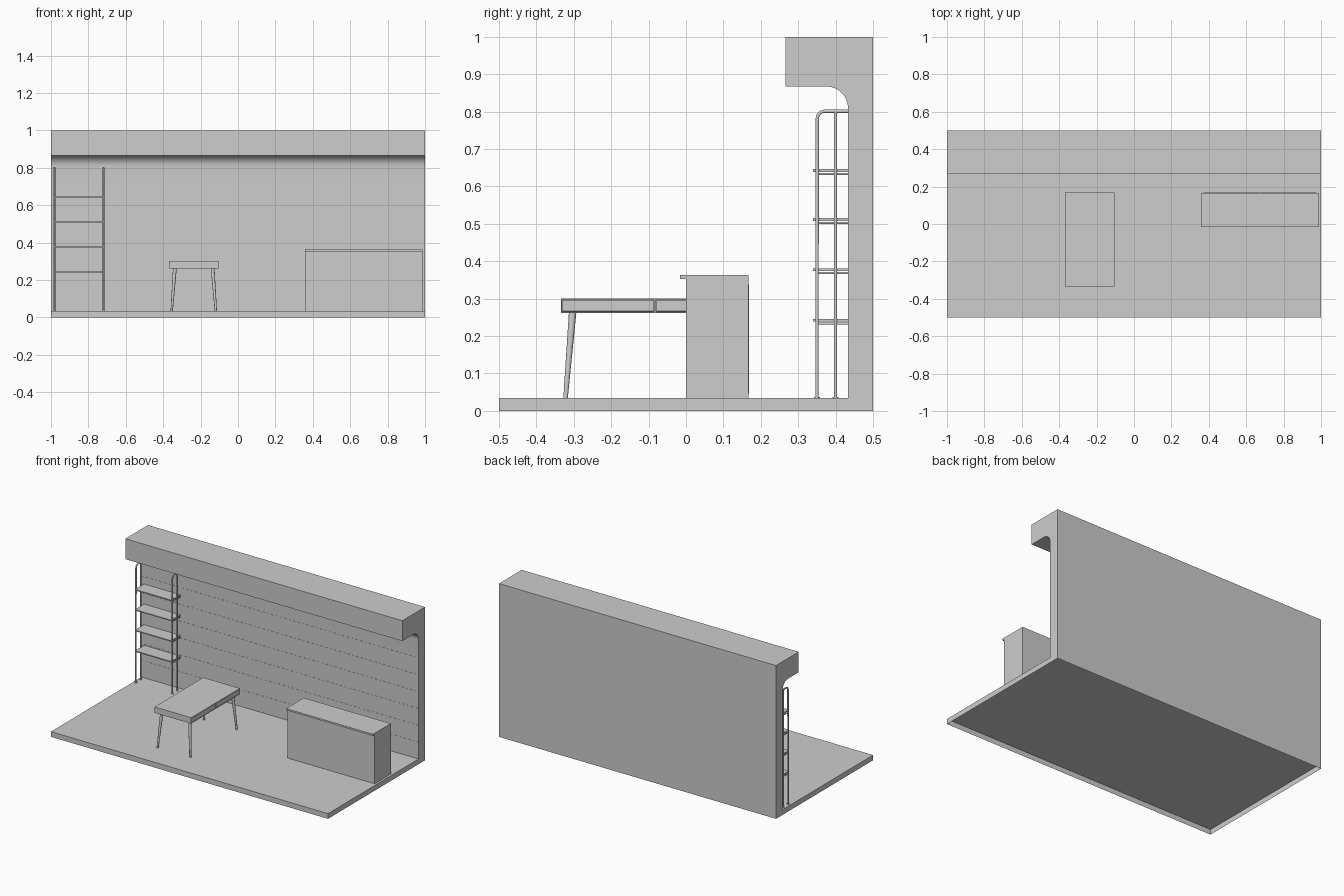
import bpy, bmesh, math
from mathutils import Vector

if "Cube" in bpy.data.objects:
    bpy.data.objects.remove(bpy.data.objects["Cube"], do_unlink=True)

COLOUR = (0.61, 0.61, 0.61, 1)
grey = bpy.data.materials.new("plain_grey")
grey.use_nodes = True
grey.diffuse_color = COLOUR
grey.node_tree.nodes["Principled BSDF"].inputs["Base Color"].default_value = COLOUR


def finish(name, bm, smooth=False):
    bmesh.ops.recalc_face_normals(bm, faces=bm.faces)
    me = bpy.data.meshes.new(name)
    bm.to_mesh(me)
    bm.free()
    ob = bpy.data.objects.new(name, me)
    bpy.context.collection.objects.link(ob)
    me.materials.append(grey)
    if smooth:
        bpy.ops.object.select_all(action='DESELECT')
        ob.select_set(True)
        bpy.context.view_layer.objects.active = ob
        bpy.ops.object.shade_smooth_by_angle(angle=math.radians(35))


def add_box(bm, lo, hi):
    lo, hi = Vector(lo), Vector(hi)
    for v in bmesh.ops.create_cube(bm, size=1)["verts"]:
        v.co = (lo + hi) / 2 + v.co * (hi - lo)
    bm.normal_update()


def remove_underside(bm):
    bm.normal_update()
    low = min(v.co.z for v in bm.verts)
    under = [f for f in bm.faces if all(v.co.z < low + 1e-5 for v in f.verts)]
    bmesh.ops.delete(bm, geom=under, context='FACES')


def box(name, lo, hi):
    bm = bmesh.new()
    add_box(bm, lo, hi)
    finish(name, bm)


def tube(name, points, radius):
    cu = bpy.data.curves.new(name, 'CURVE')
    cu.dimensions = '3D'
    cu.bevel_depth = radius
    cu.bevel_resolution = 1
    cu.use_fill_caps = True
    sp = cu.splines.new('POLY')
    sp.points.add(len(points) - 1)
    for p, co in zip(sp.points, points):
        p.co = (*co, 1)
    ob = bpy.data.objects.new(name, cu)
    bpy.context.collection.objects.link(ob)
    cu.materials.append(grey)


FLOOR, WALL = 0.034, 0.433

# Floor platform, open underneath
bm = bmesh.new()
add_box(bm, (-1, -0.5, 0), (1, 0.5, FLOOR))
remove_underside(bm)
finish("floor_platform", bm)

# Plank wall, cove and overhead bulkhead as one side profile
profile = [(0.5, FLOOR), (0.5, 1), (0.266, 1), (0.266, 0.867)]
for i in range(11):
    a = math.pi / 2 * (1 - i / 10)
    profile.append((WALL - 0.057 + 0.057 * math.cos(a), 0.810 + 0.057 * math.sin(a)))
for i in range(6, 0, -1):  # hairline seams between planks
    z = FLOOR + i * 0.11
    profile += [(WALL, z + 0.0005), (WALL + 0.001, z + 0.0005),
                (WALL + 0.001, z - 0.0005), (WALL, z - 0.0005)]
profile.append((WALL, FLOOR))
bm = bmesh.new()
side = bm.faces.new([bm.verts.new((-1, y, z)) for y, z in profile])
ext = bmesh.ops.extrude_face_region(bm, geom=[side], use_keep_orig=True)
for v in ext["geom"]:
    if isinstance(v, bmesh.types.BMVert):
        v.co.x = 1
remove_underside(bm)
finish("back_wall", bm, smooth=True)

# Tubular shelf rack: bent front post, straight rear post, side rails
SHELVES = (0.243, 0.378, 0.512, 0.643)
for label, x in (("right", -0.982), ("left", -0.719)):
    path = [(x, 0.350, FLOOR), (x, 0.351, 0.781)]
    for i in range(1, 7):
        a = math.pi - i / 6 * math.pi / 2
        path.append((x, 0.371 + 0.02 * math.cos(a), 0.781 + 0.02 * math.sin(a)))
    path.append((x, WALL, 0.801))
    tube("rack_front_post_" + label, path, 0.005)
    tube("rack_rear_post_" + label, [(x, 0.40, FLOOR), (x, 0.40, 0.801)], 0.005)
    for y in (0.350, 0.40):  # foot discs
        bm = bmesh.new()
        bmesh.ops.create_cone(bm, cap_ends=True, segments=12, radius1=0.008, radius2=0.008, depth=0.003)
        bmesh.ops.translate(bm, verts=bm.verts, vec=(x, y, FLOOR + 0.0015))
        finish("rack_foot_" + label, bm, smooth=True)
    for z in SHELVES:
        tube("rack_rail_" + label, [(x, 0.35, z - 0.010), (x, WALL, z - 0.010)], 0.003)
for z in SHELVES:
    box("rack_shelf", (-0.982, 0.340, z - 0.004), (-0.719, WALL, z + 0.003))

# Table top with two drawer fronts set in a narrow gap along each long side
TX, TY, Z0, Z1 = -0.2365, -0.083, 0.262, 0.301
bm = bmesh.new()
add_box(bm, (TX - 0.132, TY - 0.251, Z0), (TX + 0.132, TY + 0.251, Z1))
bmesh.ops.bisect_plane(bm, geom=bm.verts[:] + bm.edges[:] + bm.faces[:],
                       plane_co=(0, TY, 0), plane_no=(0, 1, 0))
bm.normal_update()
sides = [f for f in bm.faces if abs(f.normal.x) > 0.9]
for thickness, depth in ((0.004, 0), (0.0003, -0.005), (0.0015, 0), (0.0003, 0.005)):
    bmesh.ops.inset_individual(bm, faces=sides, thickness=thickness, depth=depth)
    bm.normal_update()
finish("table_top", bm)

# Splayed, tapered table legs
for sx in (-1, 1):
    for sy in (-1, 1):
        bm = bmesh.new()
        bmesh.ops.create_cone(bm, cap_ends=True, segments=16, radius1=0.006, radius2=0.010, depth=1)
        for v in bm.verts:
            t = v.co.z + 0.5
            v.co.x += TX + sx * (0.118 - 0.017 * t)
            v.co.y += TY + sy * (0.239 - 0.019 * t)
            v.co.z = FLOOR + t * (Z0 + 0.002 - FLOOR)
        finish("table_leg", bm, smooth=True)

# Counter with front overhang and thin rear doors
box("counter_body", (0.358, 0.0, FLOOR), (0.986, 0.167, 0.353))
box("counter_top", (0.358, -0.016, 0.352), (0.986, 0.167, 0.363))
for x0, x1 in ((0.372, 0.671), (0.673, 0.972)):
    box("counter_door", (x0, 0.167, 0.046), (x1, 0.169, 0.338))
